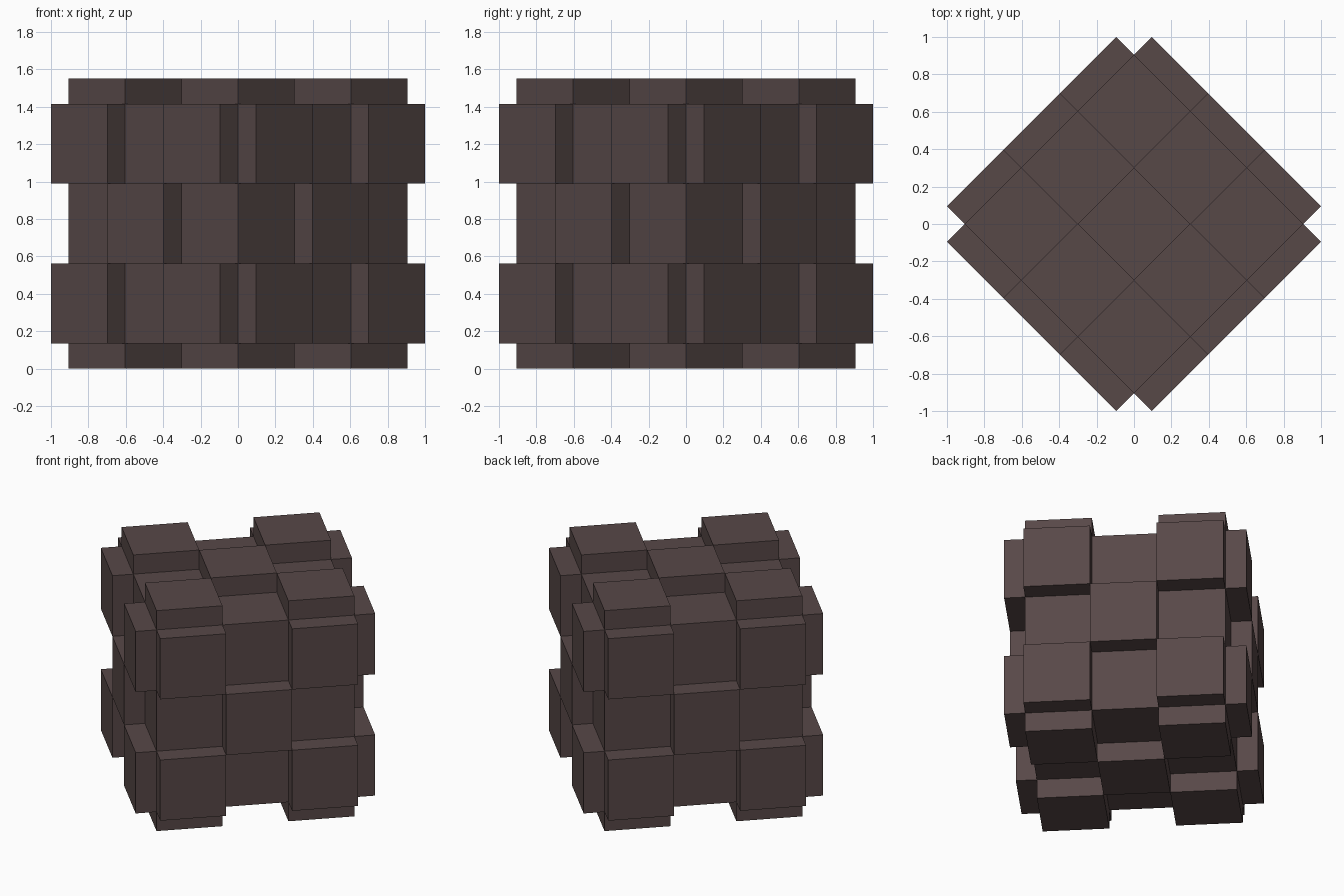
import bpy, bmesh, math
from mathutils import Matrix

if "Cube" in bpy.data.objects:
    bpy.data.objects.remove(bpy.data.objects["Cube"])

SIDE = 1.28      # core cube edge
RAISE = 0.135    # height of the raised panels
CELL = SIDE / 3

bm = bmesh.new()
# core cube, each side cut into 3 x 3 panels
bmesh.ops.create_cube(bm, size=SIDE)
bmesh.ops.subdivide_edges(bm, edges=bm.edges[:], cuts=2, use_grid_fill=True)
bm.normal_update()


def is_raised(face):
    # checkerboard rule: corner and centre panels stand out
    c, n = face.calc_center_median(), face.normal
    cells = [round(c[i] / CELL) for i in range(3) if abs(n[i]) < 0.5]
    return sum(cells) % 2 == 0


# push the raised panels straight out of their own side
raised = [f for f in bm.faces if is_raised(f)]
out = bmesh.ops.extrude_discrete_faces(bm, faces=raised)
for f in out["faces"]:
    f.normal_update()
    bmesh.ops.translate(bm, verts=f.verts[:], vec=f.normal * RAISE)

# stand it on the ground, turned corner to the front
bmesh.ops.transform(bm, verts=bm.verts[:], matrix=Matrix.Translation(
    (0, 0, SIDE / 2 + RAISE)) @ Matrix.Rotation(math.pi / 4, 4, 'Z'))
bm.normal_update()

mesh = bpy.data.meshes.new("checkered_block")
bm.to_mesh(mesh)
bm.free()

mat = bpy.data.materials.new("dark brown")
mat.diffuse_color = (0.096, 0.065, 0.064, 1)
mat.use_nodes = True
mat.node_tree.nodes["Principled BSDF"].inputs["Base Color"].default_value = mat.diffuse_color
mesh.materials.append(mat)
block = bpy.data.objects.new("checkered_block", mesh)
bpy.context.collection.objects.link(block)
